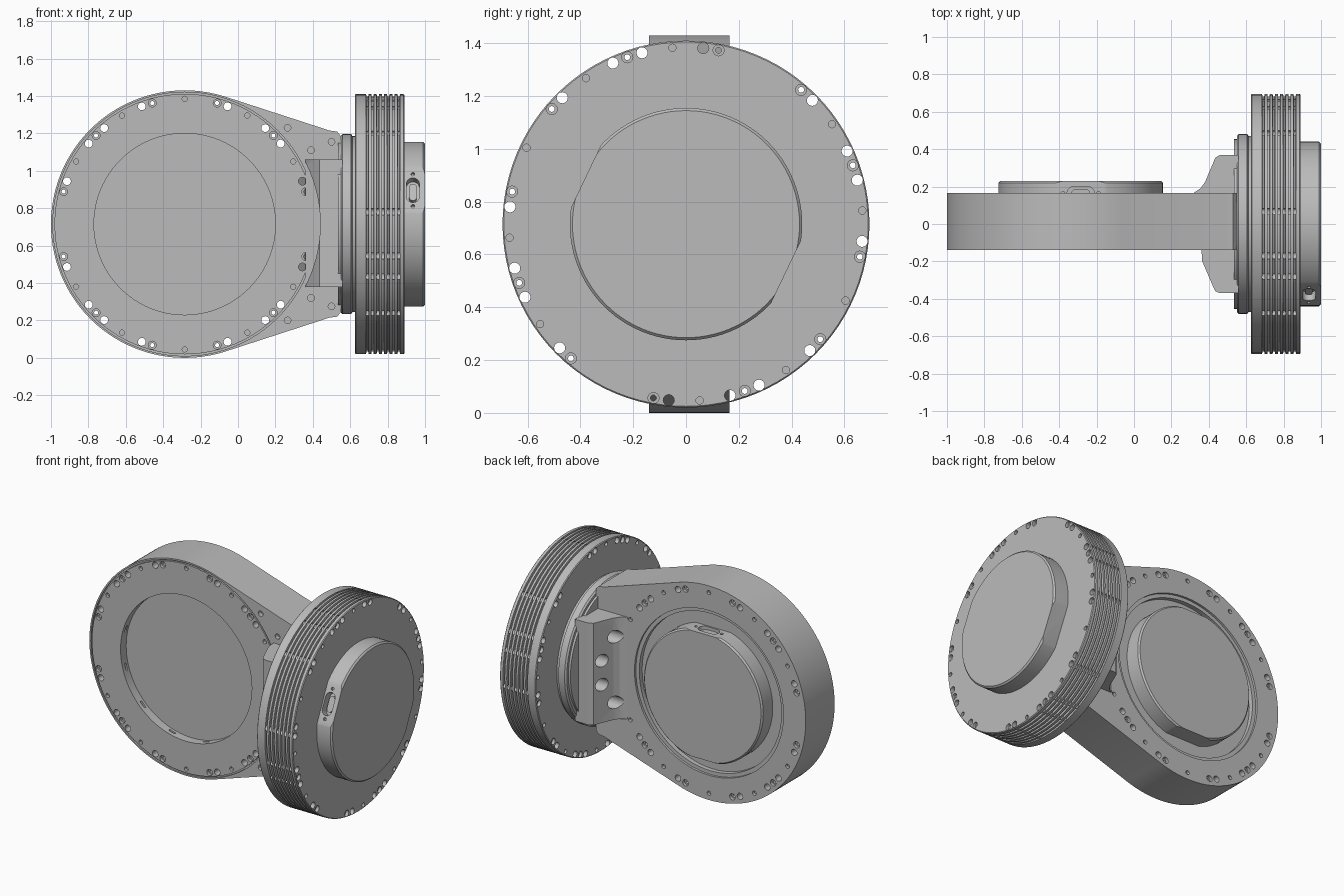
import bpy, bmesh
from math import cos, sin, pi, radians, hypot, atan2, acos
from mathutils import Matrix, Vector

cube = bpy.data.objects.get("Cube")
if cube:
    bpy.data.objects.remove(cube, do_unlink=True)

metal = bpy.data.materials.new("grey_metal")
metal.use_nodes = True
GREY = (0.5, 0.5, 0.5, 1)
metal.diffuse_color = GREY
metal.node_tree.nodes["Principled BSDF"].inputs["Base Color"].default_value = GREY


def frame(x, y, z, origin=(0, 0, 0)):
    m = Matrix((x, y, z)).transposed().to_4x4()
    m.translation = Vector(origin)
    return m


def lathe(bm, m, profile, segs=96, closed=False, centre=(0, 0)):
    """Turn (radius, height) points about the local z axis."""
    rings = [[bm.verts.new(m @ Vector((centre[0] + r * cos(2 * pi * i / segs),
                                       centre[1] + r * sin(2 * pi * i / segs), h)))
              for i in range(segs)] for r, h in profile]
    faces = []
    pairs = list(zip(rings, rings[1:]))
    if closed:
        pairs.append((rings[-1], rings[0]))
    else:
        faces += [bm.faces.new(rings[0][::-1]), bm.faces.new(rings[-1])]
    for a, b in pairs:
        for i in range(segs):
            j = (i + 1) % segs
            faces.append(bm.faces.new((a[i], a[j], b[j], b[i])))
    bmesh.ops.recalc_face_normals(bm, faces=faces)


def prism(bm, m, pts, a, b):
    """Extrude a local xy outline from height a to height b."""
    lo, hi = [[bm.verts.new(m @ Vector((x, y, h))) for x, y in pts] for h in (a, b)]
    faces = [bm.faces.new(lo[::-1]), bm.faces.new(hi)]
    for i in range(len(pts)):
        j = (i + 1) % len(pts)
        faces.append(bm.faces.new((lo[i], lo[j], hi[j], hi[i])))
    bmesh.ops.recalc_face_normals(bm, faces=faces)


def make(name, bm):
    mesh = bpy.data.meshes.new(name)
    bm.to_mesh(mesh)
    bm.free()
    ob = bpy.data.objects.new(name, mesh)
    bpy.context.scene.collection.objects.link(ob)
    mesh.materials.append(metal)
    return ob


def finish(ob, cutters=()):
    """Carve the cutters out of the part, then shade it."""
    for bm in cutters:
        cutter = make("cutter", bm)
        cutter.hide_render = True
        mod = ob.modifiers.new("cut", "BOOLEAN")
        mod.operation, mod.solver, mod.object = "DIFFERENCE", "EXACT", cutter
        bpy.context.view_layer.update()
        done = bpy.data.meshes.new_from_object(
            ob.evaluated_get(bpy.context.evaluated_depsgraph_get()))
        ob.modifiers.clear()
        ob.data = done
        bpy.data.objects.remove(cutter, do_unlink=True)
    ob.data.polygons.foreach_set("use_smooth", [True] * len(ob.data.polygons))
    ob.data.set_sharp_from_angle(angle=radians(25))


def bolt_circle(m, turn, a, b):
    """Through holes, counterbored holes and pin holes between heights a and b."""
    bm = bmesh.new()
    e = 0.02

    def hole(deg, profile, segs):
        t = radians(deg + turn)
        lathe(bm, m, profile, segs, centre=(0.67 * cos(t), 0.67 * sin(t)))

    for quarter in range(0, 360, 90):
        for d in (20, 40, 50, 70):
            hole(quarter + d, [(0.021, a - e), (0.021, b + e)], 16)
        for d in (15, 45, 75):
            hole(quarter + d, [(0.021, a - e), (0.021, a + e), (0.011, a + e),
                               (0.011, b - e), (0.021, b - e), (0.021, b + e)], 16)
        for d in (30, 60) + ((90,) if quarter % 180 == 0 else ()):
            for h in (a, b):
                hole(quarter + d, [(0.014, h - e), (0.014, h + e)], 12)
    return bm


def radial_frame(m, deg):
    r = Vector((cos(radians(deg)), sin(radians(deg)), 0))
    up = Vector((0, 0, 1))
    return m @ frame(up.cross(r), up, r)


def pill(half, r, cy):
    ends = [(half, -90), (-half, 90)]
    return [(s + r * cos(radians(d + k * 22.5)), cy + r * sin(radians(d + k * 22.5)))
            for s, d in ends for k in range(9)]


def hub(name, m, deg, base, top):
    """Round hub with two flats and a connector slot on one flat."""
    bm = bmesh.new()
    lathe(bm, m, [(0.44, base), (0.44, top - 0.01), (0.43, top)])
    flats = bmesh.new()
    for d in (deg, deg + 180):
        prism(flats, radial_frame(m, d),
              [(-0.4, base - 0.1), (0.4, base - 0.1), (0.4, top + 0.1), (-0.4, top + 0.1)], 0.42, 0.6)
    slot = bmesh.new()
    side = radial_frame(m, deg)
    prism(slot, side, pill(0.038, 0.035, top - 0.065), 0.37, 0.5)
    for s in (-1, 1):
        lathe(slot, side, [(0.01, 0.4), (0.01, 0.5)], 12, centre=(s * 0.095, top - 0.065))
    finish(make(name, bm), [flats, slot])
    plug = bmesh.new()
    prism(plug, side, pill(0.03, 0.02, top - 0.065), 0.36, 0.395)
    finish(make(name + "_connector", plug))


# Axes of the two joints
CX, CZ, R = -0.285, 0.715, 0.715
joint_a = frame((-1, 0, 0), (0, 0, 1), (0, 1, 0), (CX, 0, CZ))
joint_b = frame((0, 1, 0), (0, 0, 1), (1, 0, 0), (0, 0, CZ))
FRONT, BACK = -0.14, 0.165

# Main housing: round body with a tapering tongue (local x runs to the right side's opposite)
tx, tz = 0.775, 0.5
tangent = atan2(tz, tx) + acos(R / hypot(tx, tz))
N = 96
arc = [(-R * cos(tangent + (2 * pi - 2 * tangent) * i / N),
        R * sin(tangent + (2 * pi - 2 * tangent) * i / N)) for i in range(N + 1)]
tip = [(-tx, tz), (-0.815, 0.495), (-0.835, 0.47)]
outline = arc + [(x, -z) for x, z in tip] + tip[::-1]
bm = bmesh.new()
prism(bm, joint_a, outline, FRONT, BACK)
housing = make("main_housing", bm)

recess = bmesh.new()
lathe(recess, joint_a, [(0.485, FRONT - 0.1), (0.485, FRONT + 0.06)])
seam = bmesh.new()
lathe(seam, joint_a, [(0.696, FRONT - 0.05), (0.696, FRONT + 0.012),
                      (0.705, FRONT + 0.012), (0.705, FRONT - 0.05)], closed=True)
back_groove = bmesh.new()
lathe(back_groove, joint_a, [(0.4, 0.22), (0.4, 0.12), (0.525, 0.12), (0.525, 0.15),
                             (0.55, 0.15), (0.55, 0.22)], closed=True)
screws = bmesh.new()
for s in (-1, 1):
    for x, z in ((0.265, 0.515), (0.39, 0.395), (0.5, 0.44)):
        lathe(screws, joint_a, [(0.018, FRONT - 0.05), (0.018, FRONT + 0.03)], 12,
              centre=(CX - x, s * z))
vents = bmesh.new()
for d in range(0, 360, 30):
    prism(vents, radial_frame(joint_a, d + 15), pill(0.018, 0.007, FRONT + 0.035), 0.47, 0.5)
finish(housing, [recess, seam, back_groove, screws, vents, bolt_circle(joint_a, 0, FRONT, BACK)])

hub("rear_hub", joint_a, 90, 0.1, 0.23)

# Neck block joining the housing to the second joint
bm = bmesh.new()
prism(bm, Matrix.Identity(4),
      [(0.36, -0.13), (0.365, -0.2), (0.425, -0.34), (0.435, -0.36), (0.46, -0.37), (0.56, -0.37),
       (0.56, 0.37), (0.46, 0.37), (0.435, 0.355), (0.38, 0.225), (0.355, 0.19), (0.31, 0.16)],
      0.38, 1.06)
clearance = bmesh.new()
lathe(clearance, joint_a, [(0.725, -0.6), (0.725, FRONT)])
bolts = bmesh.new()
for d in (-45, -15, 15, 45):
    lathe(bolts, joint_b, [(0.042, 0.2), (0.042, 0.5)], 20,
          centre=(0.31 * cos(radians(d)), 0.31 * sin(radians(d))))
finish(make("neck_block", bm), [clearance, bolts])

# Stepped flange behind the grooved drum
bm = bmesh.new()
lathe(bm, joint_b, [(0.37, 0.535), (0.455, 0.535), (0.455, 0.55), (0.472, 0.55), (0.482, 0.56),
                    (0.482, 0.605), (0.47, 0.612), (0.47, 0.63)])
finish(make("drum_flange", bm))

# Grooved drum
ring = [(0.69, 0.625), (0.695, 0.63)]
for k in range(7):
    w = 0.685 + k * 0.028
    ring += [(0.695, w), (0.682, w + 0.002), (0.682, w + 0.011), (0.695, w + 0.013)]
ring += [(0.695, 0.885), (0.69, 0.89)]
bm = bmesh.new()
lathe(bm, joint_b, ring)
finish(make("grooved_drum", bm), [bolt_circle(joint_b, 64.4, 0.625, 0.89)])

hub("side_hub", joint_b, 154.4, 0.88, 1.0)
